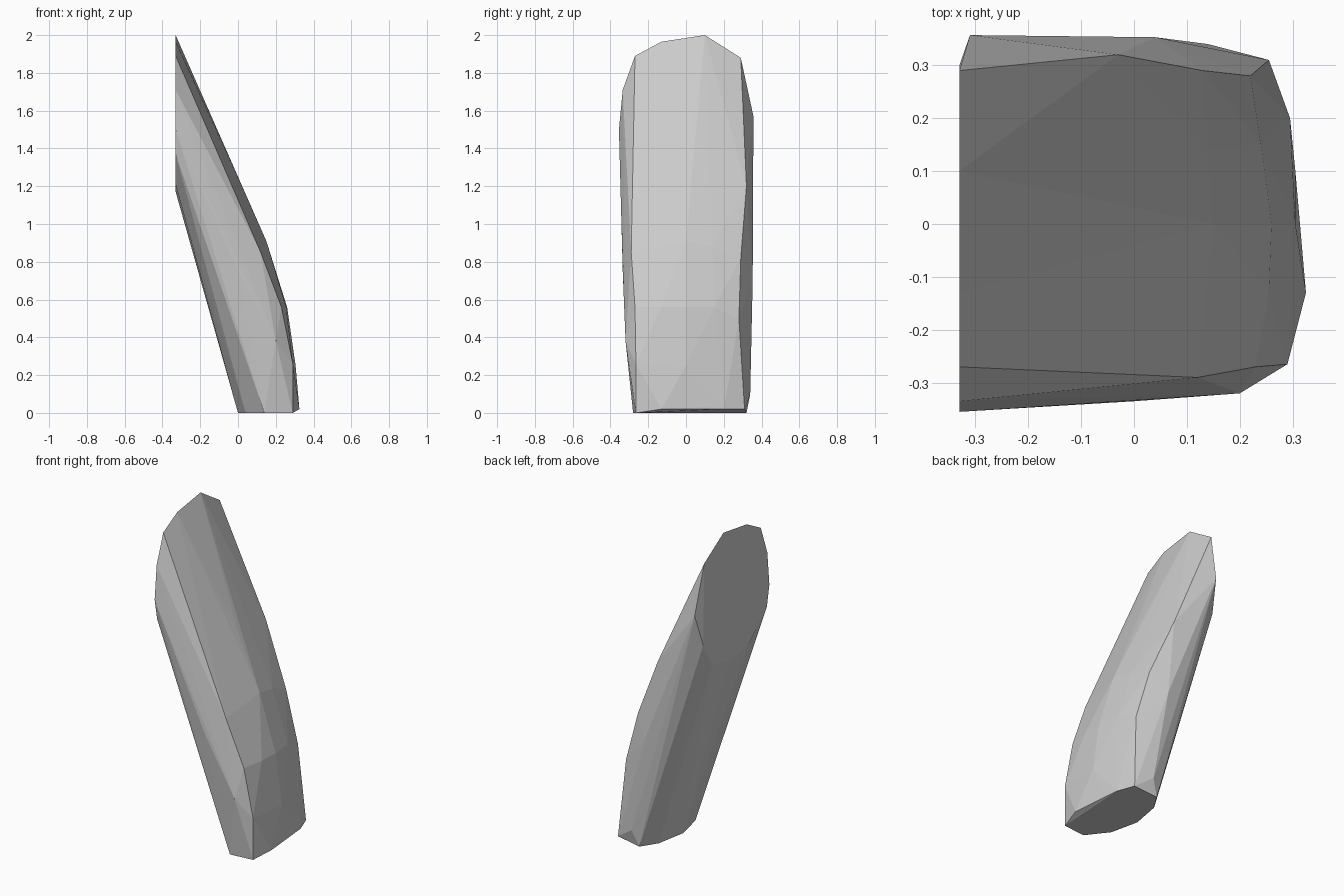
import bpy, bmesh, math

cube = bpy.data.objects.get("Cube")
if cube:
    bpy.data.objects.remove(cube, do_unlink=True)

grey = bpy.data.materials.new("stone_grey")
grey.use_nodes = True
colour = (0.6, 0.6, 0.6, 1)
grey.diffuse_color = colour
grey.node_tree.nodes["Principled BSDF"].inputs["Base Color"].default_value = colour

# Upright end cut, as (y, z) at its fixed x
CUT_X = -0.33
end_cut = [(0.1, 2), (-0.13, 1.965), (-0.27, 1.89), (-0.335, 1.71), (-0.355, 1.5),
           (-0.33, 1.37), (-0.15, 1.21), (0.03, 1.17), (0.22, 1.22), (0.3, 1.37), (0.29, 1.88)]
# Base outline, as (x, y) on the ground
base = [(0.14, -0.28), (0.04, -0.15), (0, 0.03), (0.035, 0.22), (0.1, 0.32), (0.29, -0.265)]
# Crown ridge and rounded shoulders of the outer face
outer = [(0, 0, 1.25), (0.15, 0, 0.91), (0.26, 0, 0.56), (0.305, 0, 0.25),
         (0.255, -0.13, 0.56), (0.325, -0.13, 0.02), (0.305, 0.1, 0.03), (0.295, 0.2, 0.02),
         (0.255, 0.31, 0.02), (0.14, 0.14, 0.88), (0.24, 0.15, 0.56)]
front_shoulder = [(-0.08, -0.3, 1.25), (0.12, -0.29, 0.85), (0.23, -0.27, 0.56),
                  (0.29, -0.265, 0.26), (0.2, -0.32, 0.38), (0, -0.335, 0.75)]
back_shoulder = [(-0.31, 0.357, 1.57), (-0.03, 0.32, 1.2), (0.04, 0.353, 0.7),
                 (0.13, 0.29, 0.82), (0.22, 0.28, 0.5), (0.14, 0.34, 0.1)]

points = [(CUT_X, y, z) for y, z in end_cut] + [(x, y, 0) for x, y in base]
points += outer + front_shoulder + back_shoulder

# Faceted leaning slab, wrapped around the outlines
bm = bmesh.new()
for p in points:
    bm.verts.new(p)
bmesh.ops.convex_hull(bm, input=bm.verts[:])
bmesh.ops.delete(bm, geom=[v for v in bm.verts if not v.link_faces], context='VERTS')
bmesh.ops.dissolve_limit(bm, angle_limit=math.radians(1), verts=bm.verts[:], edges=bm.edges[:])
bmesh.ops.recalc_face_normals(bm, faces=bm.faces[:])
mesh = bpy.data.meshes.new("leaning_slab")
bm.to_mesh(mesh)
bm.free()
mesh.materials.append(grey)
slab = bpy.data.objects.new("leaning_slab", mesh)
bpy.context.collection.objects.link(slab)
